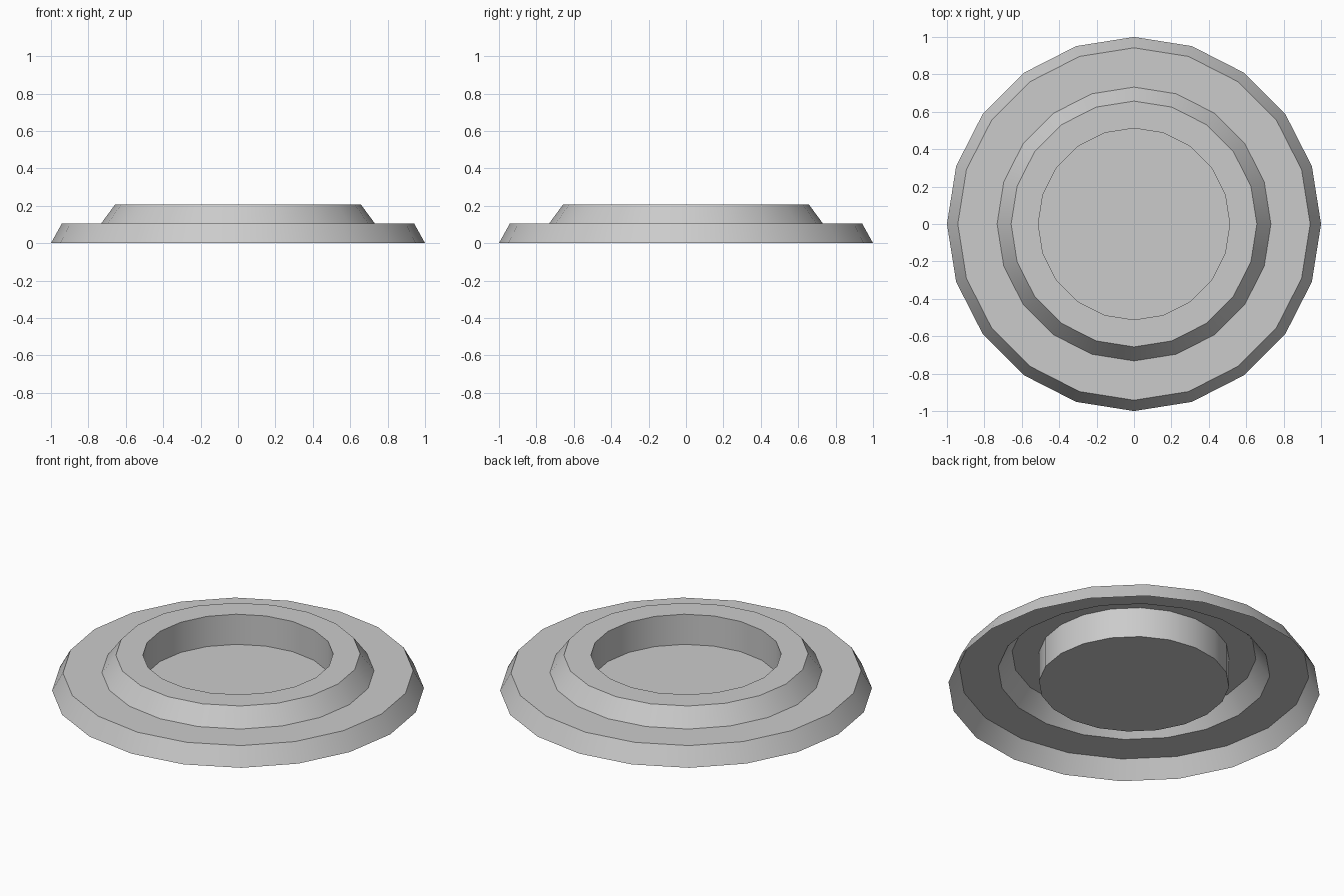
import bpy, bmesh
from math import cos, sin, pi, radians

if "Cube" in bpy.data.objects:
    bpy.data.objects.remove(bpy.data.objects["Cube"])

SIDES = 20

# Stepped profile (radius, height), from outer foot to the sunken floor edge
PROFILE = [(1.0, 0.0), (0.942, 0.105), (0.732, 0.105),
           (0.657, 0.207), (0.512, 0.207), (0.512, 0.028)]

bm = bmesh.new()
rings = [[bm.verts.new((r * cos(2 * pi * i / SIDES), r * sin(2 * pi * i / SIDES), z))
          for i in range(SIDES)] for r, z in PROFILE]

# Thin open-bottomed shell between neighbouring rings
for a, b in zip(rings, rings[1:]):
    for i in range(SIDES):
        j = (i + 1) % SIDES
        bm.faces.new((a[i], a[j], b[j], b[i]))

# Floor of the central well
bm.faces.new(rings[-1])

mesh = bpy.data.meshes.new("stepped_round_base")
bm.to_mesh(mesh)
bm.free()
base = bpy.data.objects.new("stepped_round_base", mesh)
bpy.context.collection.objects.link(base)

# Smooth around the rings, crisp at the steps
bpy.context.view_layer.objects.active = base
base.select_set(True)
bpy.ops.object.shade_smooth_by_angle(angle=radians(30))
